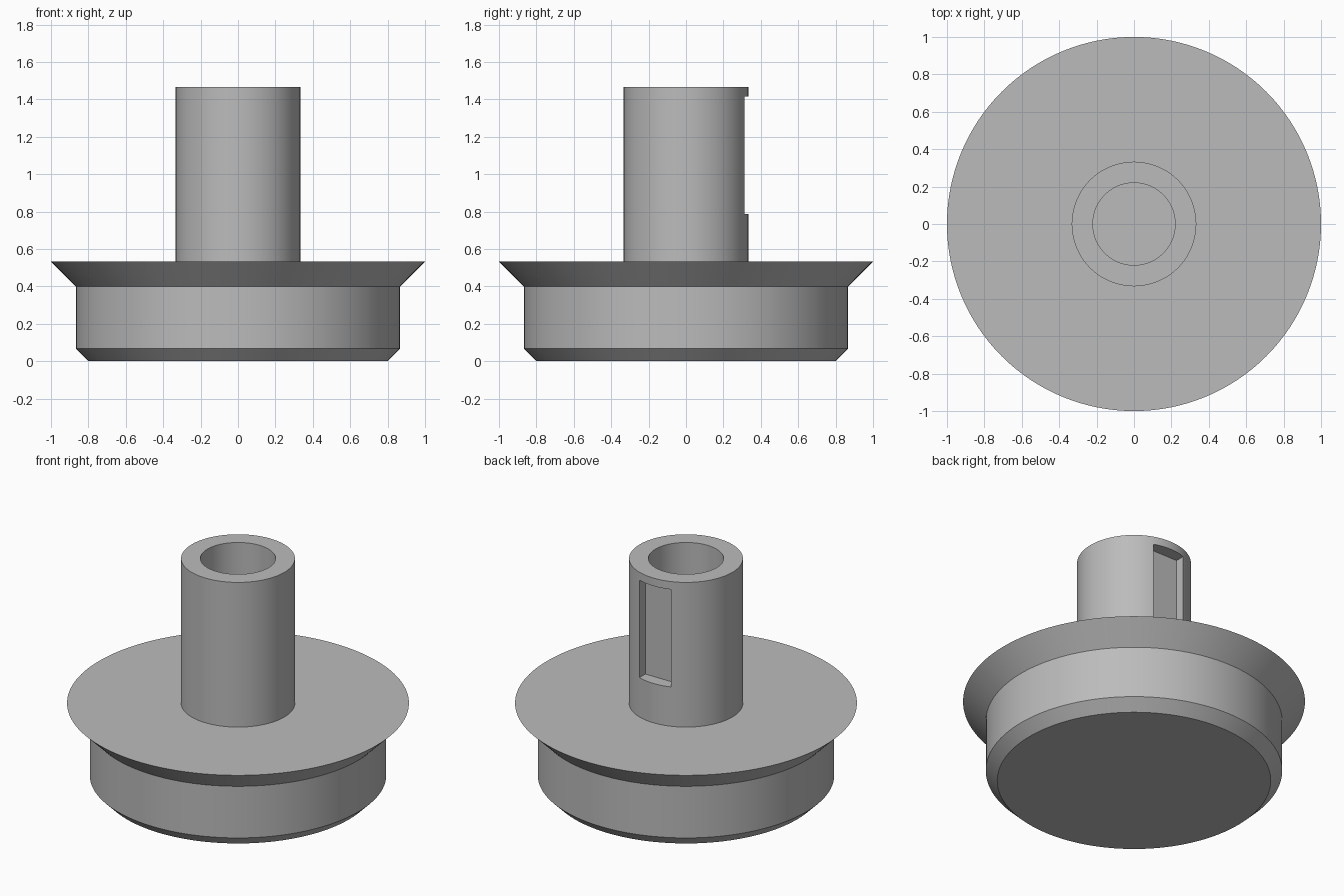
import bpy
import bmesh
import math
from mathutils import Matrix

cube = bpy.data.objects.get("Cube")
if cube:
    bpy.data.objects.remove(cube, do_unlink=True)

SEGMENTS = 128

grey = bpy.data.materials.new("plain grey")
grey.use_nodes = True
colour = (0.5, 0.5, 0.5, 1)
grey.diffuse_color = colour
grey.node_tree.nodes["Principled BSDF"].inputs["Base Color"].default_value = colour


def add_object(name, bm):
    bmesh.ops.recalc_face_normals(bm, faces=bm.faces)
    mesh = bpy.data.meshes.new(name)
    bm.to_mesh(mesh)
    bm.free()
    mesh.materials.append(grey)
    obj = bpy.data.objects.new(name, mesh)
    bpy.context.collection.objects.link(obj)
    return obj


def lathe(name, profile):
    """Revolve (radius, height) points that start and end on the axis."""
    bm = bmesh.new()
    verts = [bm.verts.new((r, 0, z)) for r, z in profile]
    edges = [bm.edges.new(pair) for pair in zip(verts, verts[1:])]
    bmesh.ops.spin(bm, geom=verts + edges, cent=(0, 0, 0), axis=(0, 0, 1),
                   angle=math.tau, steps=SEGMENTS, use_merge=False)
    bmesh.ops.remove_doubles(bm, verts=bm.verts, dist=0.0001)
    # Turn the fans on the axis into clean flat discs
    bmesh.ops.dissolve_limit(bm, angle_limit=0.001, verts=bm.verts, edges=bm.edges)
    return add_object(name, bm)


# Chamfered wheel, flared rim and hollow stem in one turned piece
wheel = lathe("flanged_wheel_with_stem", [
    (0, 0), (0.8, 0), (0.867, 0.067), (0.867, 0.4), (1, 0.533),
    (0.333, 0.533), (0.333, 1.467), (0.22, 1.467), (0.22, 0.533), (0, 0.533),
])

# Rectangular keyway in the back of the stem
half_width, floor_y, bottom, top = 0.113, 0.253, 0.787, 1.416
bm = bmesh.new()
bmesh.ops.create_cube(bm, size=1, matrix=(
    Matrix.Translation((0, floor_y + 0.1, (bottom + top) / 2))
    @ Matrix.Diagonal((2 * half_width, 0.2, top - bottom, 1))))
cutter = add_object("keyway_cutter", bm)
cutter.hide_render = True

cut = wheel.modifiers.new("keyway", "BOOLEAN")
cut.operation = "DIFFERENCE"
cut.solver = "EXACT"
cut.object = cutter
bpy.ops.object.select_all(action="DESELECT")
wheel.select_set(True)
bpy.context.view_layer.objects.active = wheel
bpy.ops.object.modifier_apply(modifier=cut.name)
bpy.data.objects.remove(cutter, do_unlink=True)
bpy.ops.object.shade_smooth_by_angle(angle=math.radians(30))
